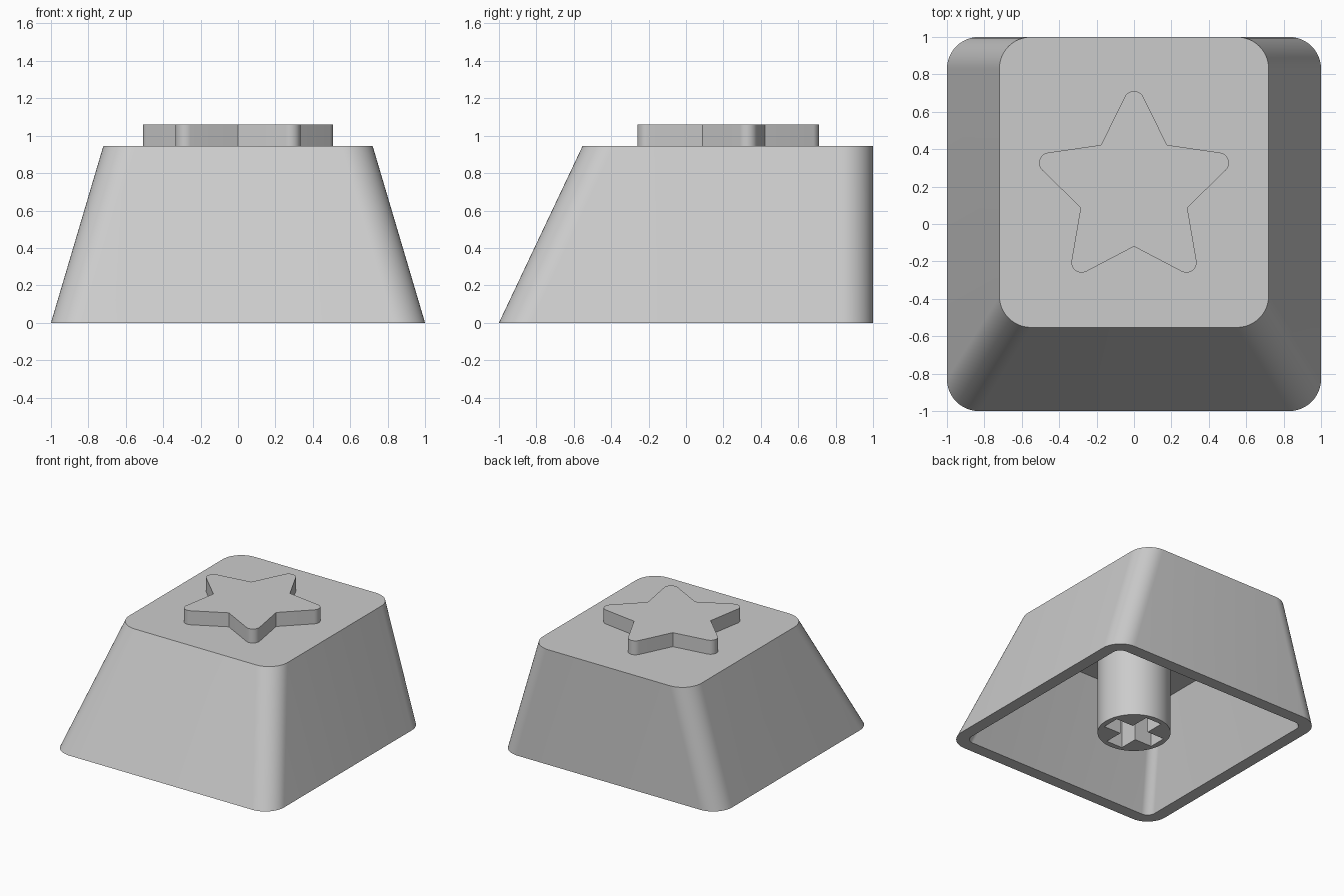
import bpy
import bmesh
from math import sin, cos, asin, pi, radians, hypot, atan2
from mathutils import Vector

if "Cube" in bpy.data.objects:
    bpy.data.objects.remove(bpy.data.objects["Cube"], do_unlink=True)

# Single plain grey plastic
grey = bpy.data.materials.new("light_grey_plastic")
grey.use_nodes = True
GREY = (0.6, 0.6, 0.6, 1)
grey.diffuse_color = GREY
grey.node_tree.nodes["Principled BSDF"].inputs["Base Color"].default_value = GREY


def rounded_rect(x0, x1, y0, y1, r, z, steps=12):
    """Counter-clockwise loop of a rectangle with rounded corners."""
    centres = [(x1 - r, y1 - r), (x0 + r, y1 - r), (x0 + r, y0 + r), (x1 - r, y0 + r)]
    return [Vector((cx + r * cos(a), cy + r * sin(a), z))
            for q, (cx, cy) in enumerate(centres)
            for a in [(q + i / steps) * pi / 2 for i in range(steps + 1)]]


def loft(name, loops):
    """Join equal-length loops with quads and cap both ends."""
    bm = bmesh.new()
    rings = [[bm.verts.new(p) for p in loop] for loop in loops]
    for a, b in zip(rings, rings[1:]):
        for i in range(len(a)):
            j = (i + 1) % len(a)
            bm.faces.new((a[i], a[j], b[j], b[i]))
    bm.faces.new(rings[0][::-1])
    bm.faces.new(rings[-1])
    bmesh.ops.recalc_face_normals(bm, faces=bm.faces)
    mesh = bpy.data.meshes.new(name)
    bm.to_mesh(mesh)
    bm.free()
    mesh.materials.append(grey)
    ob = bpy.data.objects.new(name, mesh)
    bpy.context.collection.objects.link(ob)
    return ob


def prism(name, outline, z0, z1):
    return loft(name, [[Vector((x, y, z)) for x, y in outline] for z in (z0, z1)])


def activate(ob):
    bpy.ops.object.select_all(action='DESELECT')
    ob.select_set(True)
    bpy.context.view_layer.objects.active = ob


def smooth(ob):
    activate(ob)
    bpy.ops.object.shade_smooth_by_angle(angle=radians(30))


TOP, CEILING, WALL = 0.945, 0.745, 0.1

# Hollow tapered cap: ceiling, inner wall, rim, outer wall, top
cap = loft("cap_shell", [
    rounded_rect(-0.68, 0.68, -0.545, 1 - WALL, 0.07, CEILING),
    rounded_rect(-1 + WALL, 1 - WALL, -1 + WALL, 1 - WALL, 0.07, 0),
    rounded_rect(-1, 1, -1, 1, 0.17, 0),
    rounded_rect(-0.72, 0.72, -0.553, 1, 0.17, TOP),
])
smooth(cap)

# Raised star with rounded tips
R_OUT, R_IN, FILLET, STAR_Y = 0.6, 0.3, 0.055, 0.18
half = atan2(R_IN * sin(pi / 5), R_OUT - R_IN * cos(pi / 5))
centre = R_OUT - FILLET / sin(half)
outline = []
for k in range(5):
    a = pi / 2 + k * 2 * pi / 5
    for i in range(13):
        t = a + (pi / 2 - half) * (i / 6 - 1)
        outline.append((centre * cos(a) + FILLET * cos(t),
                        STAR_Y + centre * sin(a) + FILLET * sin(t)))
    b = a + pi / 5
    outline.append((R_IN * cos(b), STAR_Y + R_IN * sin(b)))
smooth(prism("raised_star", outline, TOP - 0.01, 1.06))

# Hollow stem below the ceiling with a cross-shaped socket
stem = prism("stem", [(0.275 * cos(i * pi / 32), 0.275 * sin(i * pi / 32))
                      for i in range(64)], 0, CEILING + 0.02)
L, W = 0.23, 0.073
quarter = [(L, -W), (L, W), (W, W)]
cross = []
for k in range(4):
    c, s = cos(k * pi / 2), sin(k * pi / 2)
    cross += [(x * c - y * s, x * s + y * c) for x, y in quarter]
cutter = prism("socket_cutter", cross, -0.1, 0.5)
cutter.hide_render = True
cut = stem.modifiers.new("socket", 'BOOLEAN')
cut.operation = 'DIFFERENCE'
cut.solver = 'EXACT'
cut.object = cutter
activate(stem)
bpy.ops.object.modifier_apply(modifier=cut.name)
bpy.data.objects.remove(cutter, do_unlink=True)
smooth(stem)
